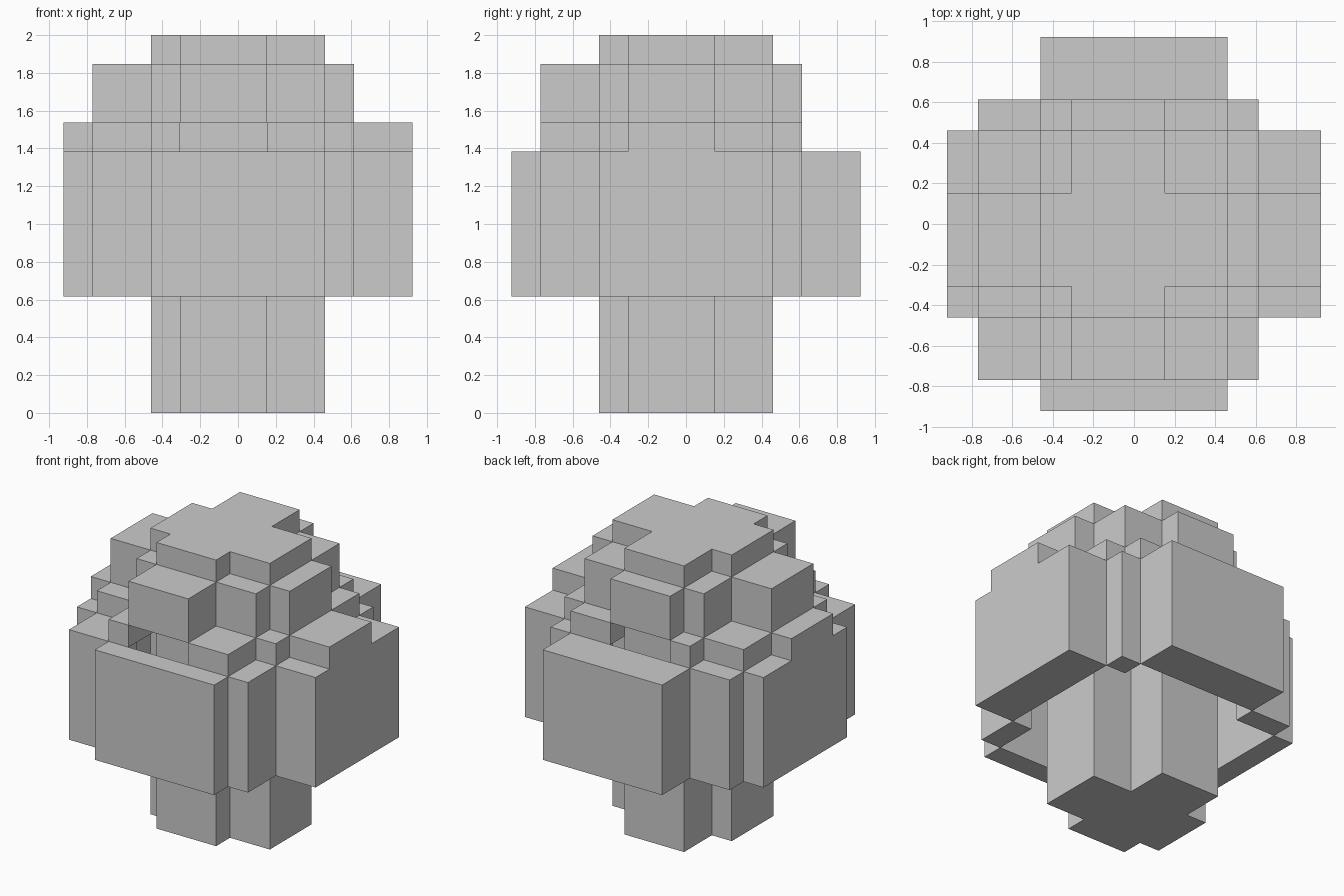
import bpy, bmesh

if "Cube" in bpy.data.objects:
    bpy.data.objects.remove(bpy.data.objects["Cube"])

U = 2 / 13  # one block

# Stepped footprints, each a union of rectangles (x0, x1, y0, y1) in blocks
CORE = [(-3, 3, -2, 1), (-2, 1, -3, 3)]
UPPER = [(-5, 4, -2, 1), (-2, 1, -5, 4), (-3, 3, -3, 3)]
MIDDLE = [(-6, 6, -2, 1), (-5, 4, -3, 3), (-3, 3, -5, 4)]
MIDDLE_HOLE = [(-5, 4, -3, 3), (-3, 3, -5, 4)]
OUTER = [(-6, 6, -3, 3), (-3, 3, -6, 6), (-5, 4, -5, 4)]


def inside(rects, x, y):
    return any(a < x < b and c < y < d for a, b, c, d in rects)


def prism(name, rects, z0, z1, hole=()):
    """Extrude a footprint (minus a hole) between two block heights."""
    every = list(rects) + list(hole)
    xs = sorted({v for r in every for v in r[:2]})
    ys = sorted({v for r in every for v in r[2:]})

    def solid(i, j):
        if not (0 <= i < len(xs) - 1 and 0 <= j < len(ys) - 1):
            return False
        x, y = (xs[i] + xs[i + 1]) / 2, (ys[j] + ys[j + 1]) / 2
        return inside(rects, x, y) and not inside(hole, x, y)

    bm = bmesh.new()

    def face(*pts):
        bm.faces.new([bm.verts.new((x * U, y * U, z * U)) for x, y, z in pts])

    for i in range(len(xs) - 1):
        for j in range(len(ys) - 1):
            if not solid(i, j):
                continue
            a, b, c, d = xs[i], xs[i + 1], ys[j], ys[j + 1]
            ring = [(a, c), (b, c), (b, d), (a, d)]
            face(*[(x, y, z1) for x, y in ring])
            face(*[(x, y, z0) for x, y in reversed(ring)])
            for k, (di, dj) in enumerate([(0, -1), (1, 0), (0, 1), (-1, 0)]):
                if not solid(i + di, j + dj):
                    p, q = ring[k], ring[(k + 1) % 4]
                    face((*p, z0), (*q, z0), (*q, z1), (*p, z1))
    bmesh.ops.remove_doubles(bm, verts=bm.verts[:], dist=1e-5)
    mesh = bpy.data.meshes.new(name)
    bm.to_mesh(mesh)
    bm.free()
    bpy.context.collection.objects.link(bpy.data.objects.new(name, mesh))


# Trunk runs right through to the crown; foliage is a stepped dome open below
prism("trunk_and_crown", CORE, 0, 13)
prism("upper_foliage", UPPER, 10, 12, hole=CORE)
prism("middle_foliage", MIDDLE, 9, 10, hole=UPPER)
prism("outer_foliage", OUTER, 4, 9, hole=MIDDLE_HOLE)
